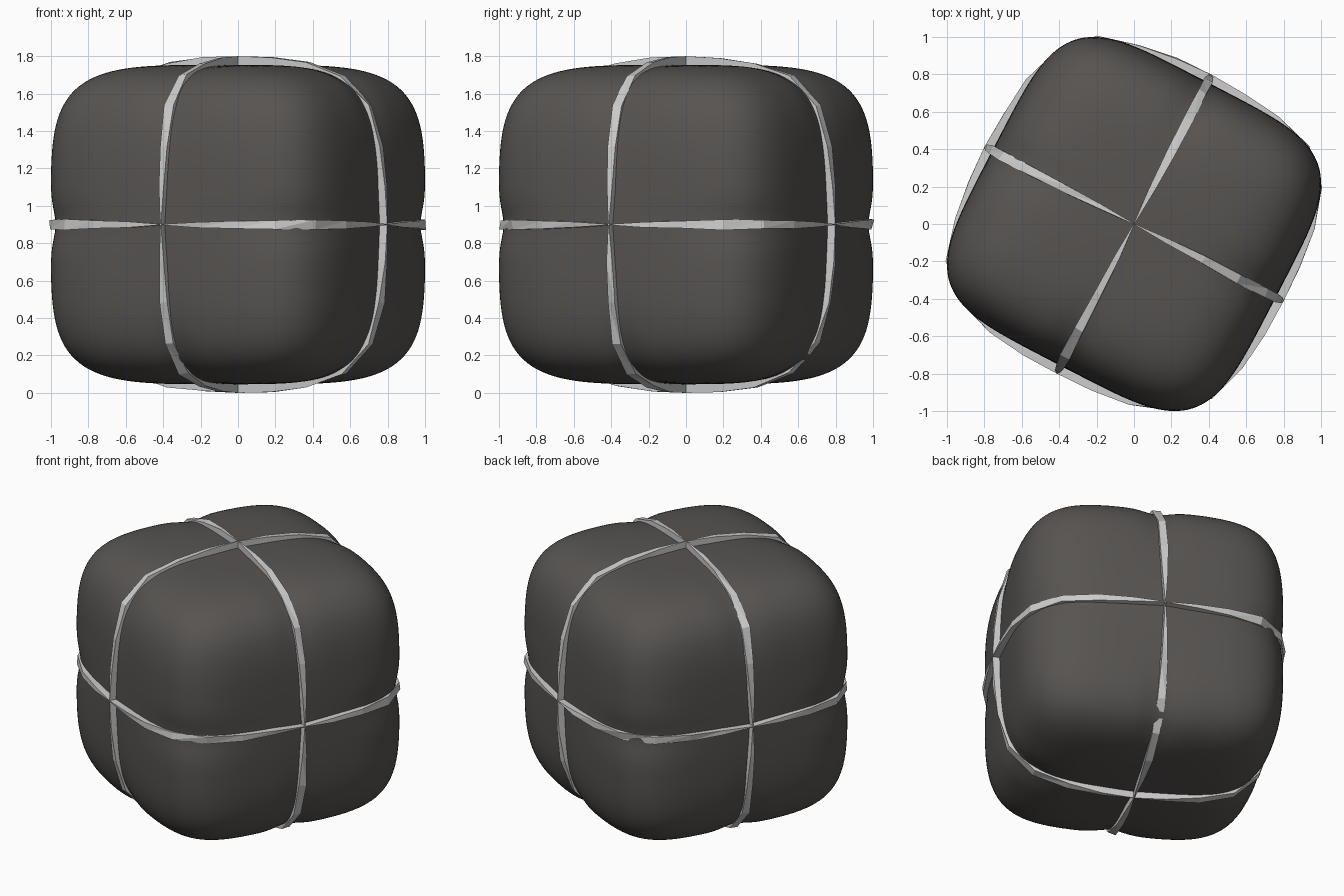
import bpy, bmesh, math, random
from mathutils import Vector, Matrix

if "Cube" in bpy.data.objects:
    bpy.data.objects.remove(bpy.data.objects["Cube"])

random.seed(4)
TURN = math.radians(-27.4)
PLACE = Matrix.Translation((0, 0, 0.9)) @ Matrix.Rotation(TURN, 4, 'Z')


def material(name, colour):
    m = bpy.data.materials.new(name)
    m.diffuse_color = (*colour, 1)
    m.use_nodes = True
    m.node_tree.nodes["Principled BSDF"].inputs["Base Color"].default_value = m.diffuse_color
    return m


def add_object(name, bm, mat=None, smooth=False):
    bmesh.ops.recalc_face_normals(bm, faces=bm.faces)
    bm.transform(PLACE)
    for f in bm.faces:
        f.smooth = smooth
    me = bpy.data.meshes.new(name)
    bm.to_mesh(me)
    bm.free()
    ob = bpy.data.objects.new(name, me)
    bpy.context.collection.objects.link(ob)
    if mat:
        me.materials.append(mat)
    return ob


# Soft dark cushion: a cube grid rounded to a superellipsoid, pinched under the bands
def cushion():
    bm = bmesh.new()
    bmesh.ops.create_cube(bm, size=2)
    bmesh.ops.subdivide_edges(bm, edges=bm.edges[:], cuts=39, use_grid_fill=True)
    for v in bm.verts:
        norm = sum(abs(c) ** 4.5 for c in v.co) ** (1 / 4.5)
        p = v.co * (0.854 / norm)
        low, mid, _ = sorted(abs(c) for c in p)
        pinch = 0.026 * math.exp(-(low / 0.11) ** 2) * min(1, mid / 0.65) ** 2
        v.co = p * (1 - pinch)
    add_object("cushion_body", bm, material("dark_grey", (0.095, 0.088, 0.083)), True)


# Faceted strap: a closed ring, pinched to a point at each face centre
def strap(name, u, v, steps=28):
    u, v = Vector(u), Vector(v)
    n = u.cross(v)
    bm = bmesh.new()
    rings = []
    for i in range(steps):
        t = 2 * math.pi * i / steps
        c, s = math.cos(t), math.sin(t)
        open_ = abs(math.sin(2 * t))
        r = 0.865 * (c ** 4 + s ** 4) ** -0.25 + 0.035 * math.cos(2 * t) ** 2
        out = u * c + v * s
        half = 0.002 + 0.024 * open_ ** 0.8
        ring = []
        for side, depth in ((-1, 0), (1, 0), (1, 0.09), (-1, 0.09)):
            jr = random.uniform(-0.009, 0.009) * open_
            jw = random.uniform(-0.005, 0.005) * open_
            ring.append(bm.verts.new(out * (r - depth + jr) + n * (side * half + jw)))
        rings.append(ring)
    for i in range(steps):
        a, b = rings[i], rings[(i + 1) % steps]
        for k in range(4):
            m = (k + 1) % 4
            bm.faces.new((a[k], a[m], b[m]))
            bm.faces.new((a[k], b[m], b[k]))
    add_object(name, bm)


X, Y, Z = (1, 0, 0), (0, 1, 0), (0, 0, 1)
cushion()
strap("waist_strap", X, Y)
strap("side_strap", X, Z)
strap("front_strap", Y, Z)
